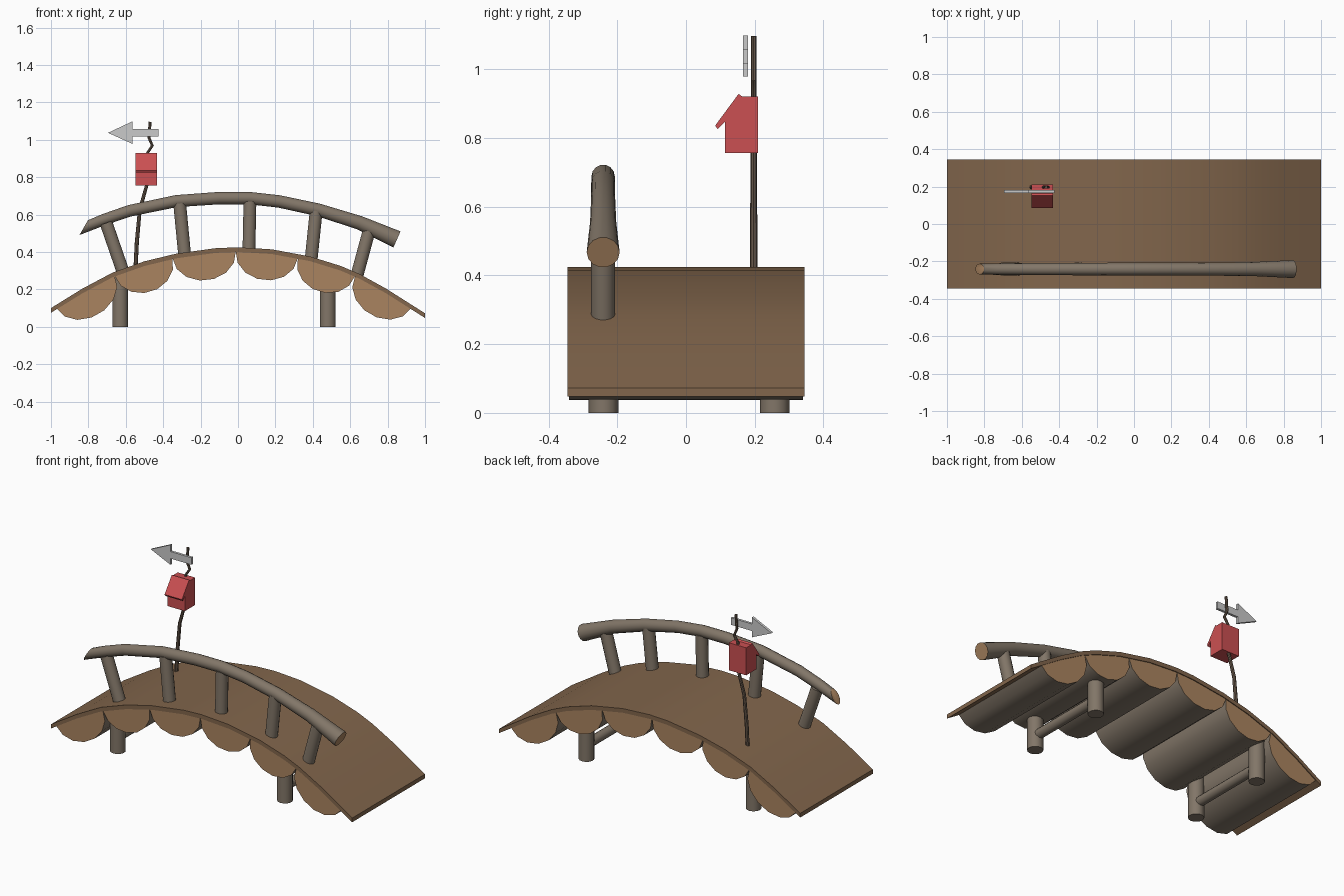
import bpy, bmesh, math
from mathutils import Vector

if "Cube" in bpy.data.objects:
    bpy.data.objects.remove(bpy.data.objects["Cube"])


def material(name, r, g, b):
    m = bpy.data.materials.new(name)
    lin = [((c / 255 + 0.055) / 1.055) ** 2.4 for c in (r, g, b)]
    m.diffuse_color = (*lin, 1)
    m.use_nodes = True
    m.node_tree.nodes["Principled BSDF"].inputs["Base Color"].default_value = m.diffuse_color
    return m


DECK = material("deck brown", 130, 102, 76)
CUT = material("cut wood tan", 170, 132, 96)
BARK = material("bark grey brown", 130, 118, 104)
POLE = material("twig brown", 108, 92, 78)
RED = material("house red", 203, 80, 82)
GREY = material("arrow grey", 202, 202, 202)


def finish(name, bm, mats, angle=40, rule=None):
    bmesh.ops.recalc_face_normals(bm, faces=bm.faces)
    bm.normal_update()
    if rule:
        for f in bm.faces:
            f.material_index = 1 if rule(f) else 0
    mesh = bpy.data.meshes.new(name)
    bm.to_mesh(mesh)
    bm.free()
    for m in mats:
        mesh.materials.append(m)
    ob = bpy.data.objects.new(name, mesh)
    bpy.context.collection.objects.link(ob)
    if angle:
        bpy.ops.object.select_all(action='DESELECT')
        ob.select_set(True)
        bpy.context.view_layer.objects.active = ob
        bpy.ops.object.shade_smooth_by_angle(angle=math.radians(angle))
    return ob


def prism(bm, pts, y0, y1, axis="xz"):
    """Extrude a profile; xz profiles run along y, yz profiles along x."""
    place = (lambda p, d: (p[0], d, p[1])) if axis == "xz" else (lambda p, d: (d, p[0], p[1]))
    a = [bm.verts.new(place(p, y0)) for p in pts]
    b = [bm.verts.new(place(p, y1)) for p in pts]
    n = len(pts)
    bm.faces.new(a)
    bm.faces.new(b[::-1])
    for i in range(n):
        j = (i + 1) % n
        bm.faces.new((a[i], a[j], b[j], b[i]))


def tube(name, path, radii, mats, sides=14, start_dir=None, rule=None):
    path = [Vector(p) for p in path]
    bm = bmesh.new()
    rings = []
    for i, p in enumerate(path):
        t = (path[min(i + 1, len(path) - 1)] - path[max(i - 1, 0)]).normalized()
        k = 1
        if i == 0 and start_dir:
            d = Vector(start_dir).normalized()
            k, t = 1 / d.dot(t), d
        u = Vector((1, 0, 0)) if abs(t.y) > 0.9 else Vector((0, 1, 0))
        v = t.cross(u).normalized() * k
        ring = []
        for s in range(sides):
            a = 2 * math.pi * s / sides
            ring.append(bm.verts.new(p + radii[i] * (u * math.cos(a) + v * math.sin(a))))
        rings.append(ring)
    for a, b in zip(rings, rings[1:]):
        for s in range(sides):
            q = (s + 1) % sides
            bm.faces.new((a[s], a[q], b[q], b[s]))
    bm.faces.new(rings[0])
    bm.faces.new(rings[-1])
    return finish(name, bm, mats, 40, rule)


# Arched deck plank
top = [(-1, .10), (-.83, .205), (-.67, .29), (-.5, .35), (-.33, .391), (-.12, .42), (0, .425),
       (.18, .414), (.385, .376), (.55, .325), (.65, .282), (.79, .205), (1, .072)]
T = 0.025
bm = bmesh.new()
prism(bm, top + [(x, z - T) for x, z in reversed(top)], -.345, .345)
finish("deck", bm, [DECK], 40)


def under(x):
    for (x0, z0), (x1, z1) in zip(top, top[1:]):
        if x <= x1:
            return z0 + (z1 - z0) * (x - x0) / (x1 - x0) - T + 0.004


# Split logs under the deck
edges = [-.97, -.66, -.35, -.012, .32, .626, .925]
for n, (xa, xb) in enumerate(zip(edges, edges[1:])):
    A, B = Vector((xa, under(xa))), Vector((xb, under(xb)))
    mid, half = (A + B) / 2, (B - A) / 2
    down = Vector((half.y, -half.x)).normalized() * 0.137
    pts = [mid + half * math.cos(math.pi * i / 7) + down * math.sin(math.pi * i / 7)
           for i in range(8)]
    for f in (.25, .5, .75):
        x = xa + (xb - xa) * f
        pts.append(Vector((x, under(x))))
    bm = bmesh.new()
    prism(bm, pts, -.34, .34)
    finish(f"half_log_{n + 1}", bm, [BARK, CUT], 45, lambda f: abs(f.normal.y) > .9)

# Legs and the cross beams between them
for side, x, h in (("left", -.63, .28), ("right", .48, .31)):
    for end, y in (("front", -.24), ("back", .258)):
        tube(f"{end}_{side}_leg", [(x, y, 0), (x, y, h)], [.043] * 2, [BARK])
    tube(f"{side}_cross_beam", [(x, -.24, .085), (x, .258, .085)], [.028] * 2, [BARK])

# Handrail posts, leaning with the arch
Y = -.241
posts = [(-.705, .555, -.61, .28), (-.312, .66, -.285, .38), (.064, .67, .058, .39),
         (.418, .62, .39, .35), (.70, .51, .635, .27)]
for n, (xt, zt, xb, zb) in enumerate(posts):
    tube(f"rail_post_{n + 1}", [(xb, Y, zb), (xt, Y, zt)], [.035] * 2, [BARK])

# Handrail with a slanted left cut and flared right end
rail = [(-.825, .53), (-.72, .572), (-.58, .62), (-.33, .672), (-.1, .688), (.06, .688),
        (.22, .67), (.43, .625), (.65, .556), (.85, .467)]
tube("handrail", [(x, Y, z) for x, z in rail],
     [.029, .031, .032, .033, .034, .034, .034, .035, .038, .048], [BARK, CUT],
     start_dir=(.87, 0, -.5), rule=lambda f: len(f.verts) > 4)

# Crooked sign pole
pole = [(-.547, .33), (-.541, .45), (-.525, .626), (-.487, .76), (-.484, .93),
        (-.458, .968), (-.476, 1.01), (-.47, 1.096)]
tube("sign_pole", [(x, .197, z) for x, z in pole],
     [.011, .011, .010, .009, .008, .008, .008, .008], [POLE], sides=8)

# Birdhouse: body with slanted front roof slab
bm = bmesh.new()
prism(bm, [(.113, .756), (.21, .756), (.21, .921), (.163, .921), (.153, .928),
           (.085, .836), (.092, .825), (.113, .846)], -.547, -.432, "yz")
finish("birdhouse", bm, [RED], 0)

# Arrow sign
bm = bmesh.new()
prism(bm, [(-.695, 1.037), (-.565, .978), (-.565, 1.016), (-.425, 1.016),
           (-.425, 1.058), (-.565, 1.058), (-.565, 1.098)], .166, .181)
finish("arrow_sign", bm, [GREY], 0)
